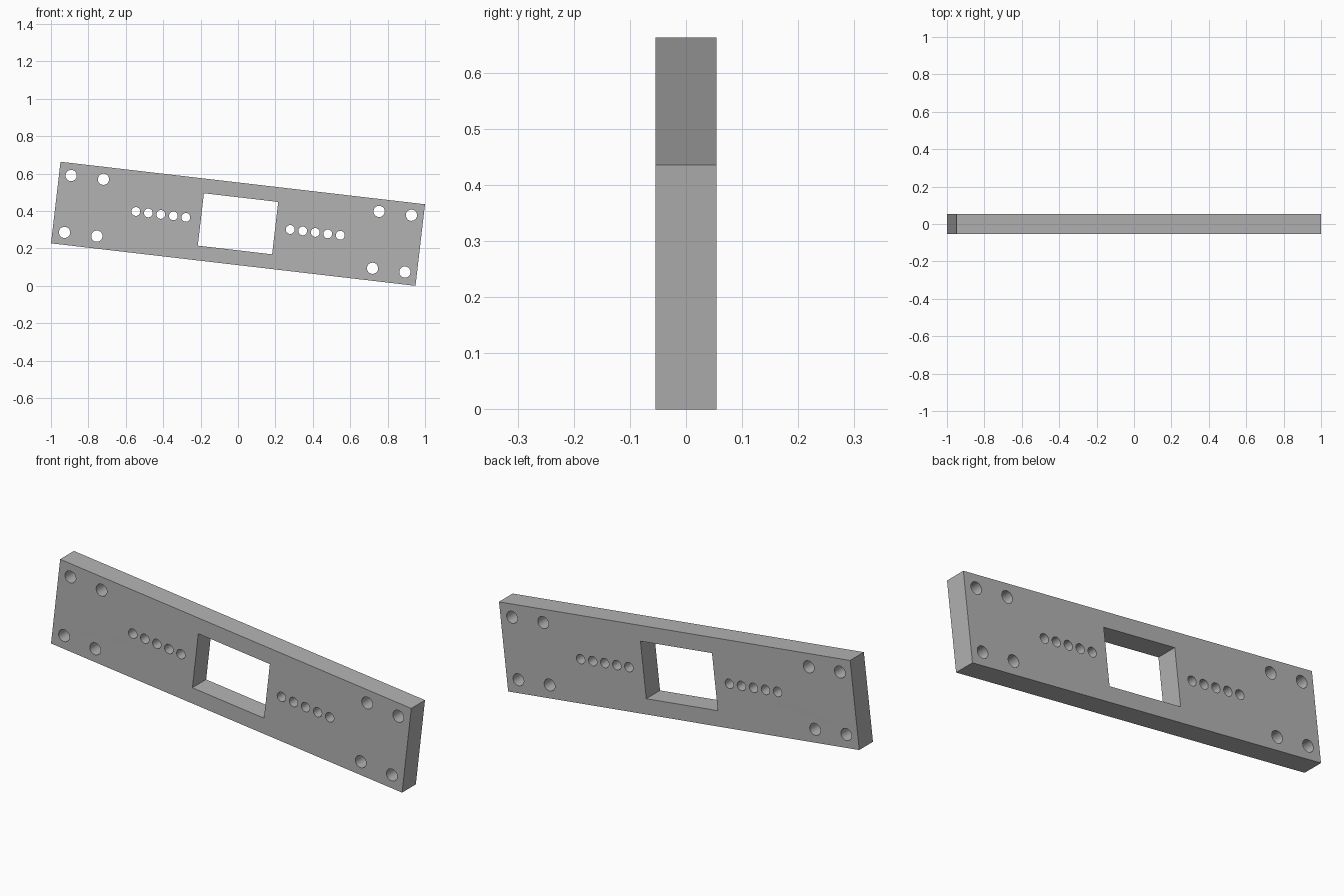
import bpy
import bmesh
from math import cos, sin, pi, radians

cube = bpy.data.objects.get("Cube")
if cube:
    bpy.data.objects.remove(cube, do_unlink=True)

LENGTH, HEIGHT, THICK = 1.962, 0.439, 0.109
TILT = radians(6.65)

# Plain grey material
grey = bpy.data.materials.new("plain grey")
grey.use_nodes = True
colour = (0.45, 0.45, 0.45, 1)
grey.diffuse_color = colour
grey.node_tree.nodes["Principled BSDF"].inputs["Base Color"].default_value = colour

profile = bpy.data.curves.new("plate_profile", "CURVE")
profile.dimensions = "2D"
profile.fill_mode = "BOTH"
profile.extrude = THICK / 2


def outline(points):
    spline = profile.splines.new("POLY")
    spline.points.add(len(points) - 1)
    for p, (x, y) in zip(spline.points, points):
        p.co = (x, y, 0, 1)
    spline.use_cyclic_u = True


def rectangle(w, h):
    outline([(sx * w / 2, sy * h / 2) for sx, sy in ((-1, -1), (1, -1), (1, 1), (-1, 1))])


def hole(x, y, r, sides=32):
    outline([(x + r * cos(2 * pi * i / sides), y + r * sin(2 * pi * i / sides))
             for i in range(sides)])


# Plate outline and central window
rectangle(LENGTH, HEIGHT)
rectangle(0.4, 0.282)

# Mounting holes at the ends and rows of small holes beside the window
for side in (-1, 1):
    for x in (0.742, 0.916):
        for y in (-0.153, 0.153):
            hole(side * x, y, 0.03)
    for i in range(5):
        hole(side * (0.281 + 0.0673 * i), 0.002, 0.0235)

# Stand the plate up, tilt it and turn it into a mesh
plate = bpy.data.objects.new("mounting_plate", profile)
bpy.context.collection.objects.link(plate)
plate.rotation_euler = (pi / 2, TILT, 0)
plate.location.z = (LENGTH * sin(TILT) + HEIGHT * cos(TILT)) / 2
for ob in bpy.context.selected_objects:
    ob.select_set(False)
bpy.context.view_layer.objects.active = plate
plate.select_set(True)
bpy.ops.object.convert(target="MESH")
plate = bpy.context.view_layer.objects.active
bpy.ops.object.transform_apply(location=True, rotation=True, scale=True)

# Weld the caps to the walls and clean up the flat faces
bm = bmesh.new()
bm.from_mesh(plate.data)
bmesh.ops.remove_doubles(bm, verts=bm.verts, dist=0.0001)
bmesh.ops.recalc_face_normals(bm, faces=bm.faces)
bm.to_mesh(plate.data)
bm.free()

plate.data.materials.clear()
plate.data.materials.append(grey)
bpy.ops.object.shade_smooth_by_angle(angle=radians(30))
